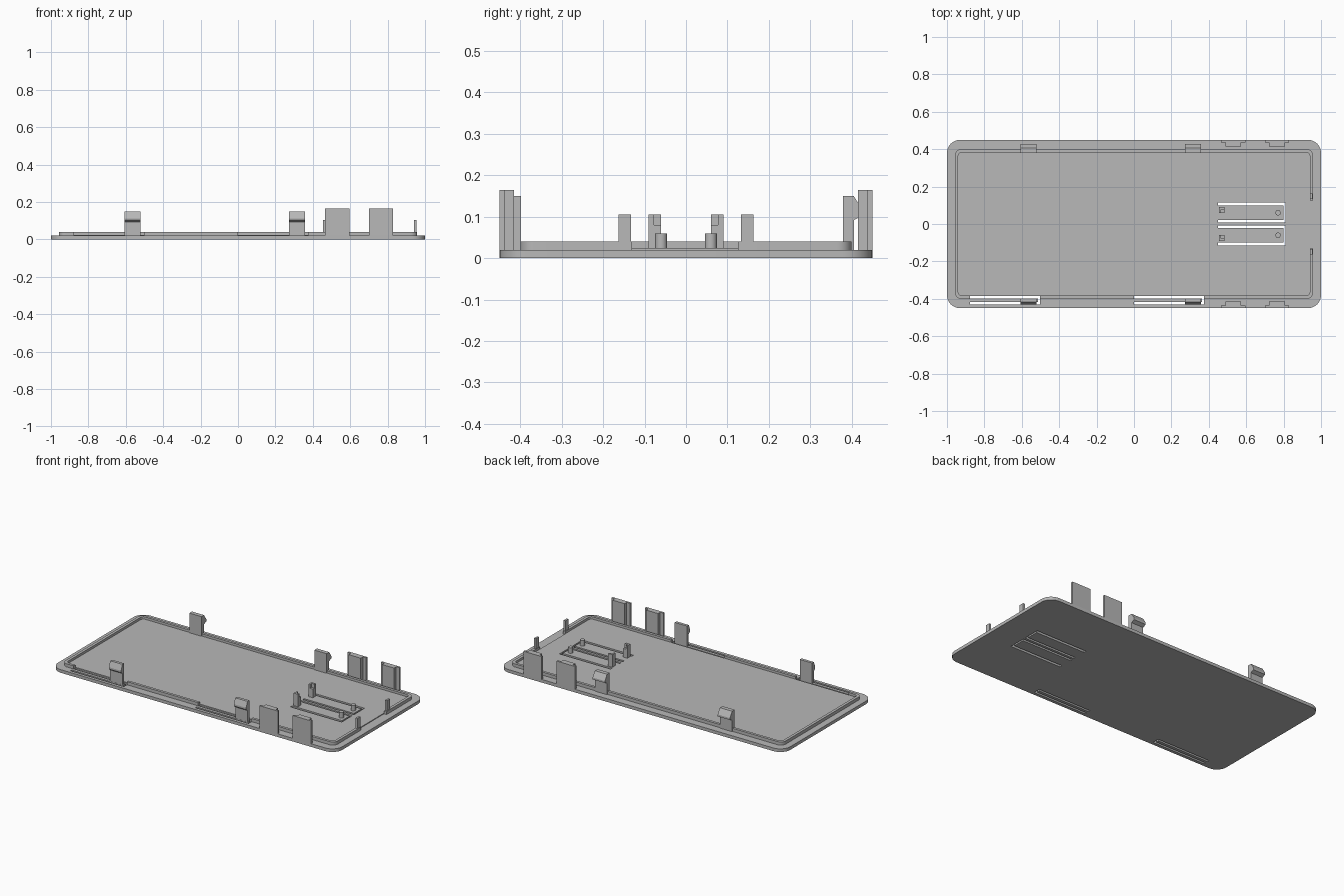
import bpy, bmesh, math
from mathutils import Vector

if "Cube" in bpy.data.objects:
    bpy.data.objects.remove(bpy.data.objects["Cube"])

grey = bpy.data.materials.new("plain_grey")
grey.use_nodes = True
COLOUR = (0.48, 0.48, 0.48, 1)
grey.diffuse_color = COLOUR
grey.node_tree.nodes["Principled BSDF"].inputs["Base Color"].default_value = COLOUR


def add(name, mesh):
    obj = bpy.data.objects.new(name, mesh)
    bpy.context.collection.objects.link(obj)
    mesh.materials.clear()
    mesh.materials.append(grey)
    return obj


def from_bmesh(name, bm):
    bmesh.ops.recalc_face_normals(bm, faces=bm.faces)
    mesh = bpy.data.meshes.new(name)
    bm.to_mesh(mesh)
    bm.free()
    return add(name, mesh)


def boxes(name, *ranges):
    """One object made of boxes, each given as x, y and z limits."""
    bm = bmesh.new()
    for x0, x1, y0, y1, z0, z1 in ranges:
        cube = bmesh.ops.create_cube(bm, size=1)["verts"]
        size = Vector((x1 - x0, abs(y1 - y0), z1 - z0))
        bmesh.ops.scale(bm, vec=size, verts=cube)
        bmesh.ops.translate(bm, vec=Vector((x0 + x1, y0 + y1, z0 + z1)) / 2, verts=cube)
    return from_bmesh(name, bm)


def rounded(hx, hy, r, steps=8):
    """Outline of a rounded rectangle."""
    pts = []
    for i, (sx, sy) in enumerate([(1, 1), (-1, 1), (-1, -1), (1, -1)]):
        for k in range(steps + 1):
            a = (i + k / steps) * math.pi / 2
            pts.append((sx * (hx - r) + r * math.cos(a), sy * (hy - r) + r * math.sin(a)))
    return pts


def u_slot(x0, x1, a, b, c, d, gap):
    """U-shaped slot around a springy tongue fixed at x0."""
    xi = x1 - gap
    return [(x0, a), (x1, a), (x1, d), (x0, d), (x0, c), (xi, c), (xi, b), (x0, b)]


def sheet(name, z0, z1, *outlines):
    """Flat sheet with holes, first outline outside."""
    curve = bpy.data.curves.new(name, "CURVE")
    curve.dimensions, curve.fill_mode = "2D", "BOTH"
    curve.extrude = (z1 - z0) / 2
    for pts in outlines:
        spline = curve.splines.new("POLY")
        spline.points.add(len(pts) - 1)
        for p, (x, y) in zip(spline.points, pts):
            p.co = (x, y, 0, 1)
        spline.use_cyclic_u = True
    temp = bpy.data.objects.new(name + "_outline", curve)
    bpy.context.collection.objects.link(temp)
    graph = bpy.context.evaluated_depsgraph_get()
    mesh = bpy.data.meshes.new_from_object(temp.evaluated_get(graph))
    bpy.data.objects.remove(temp)
    bm = bmesh.new()
    bm.from_mesh(mesh)
    bmesh.ops.remove_doubles(bm, verts=bm.verts, dist=1e-5)
    bmesh.ops.translate(bm, vec=(0, 0, (z0 + z1) / 2), verts=bm.verts)
    return from_bmesh(name, bm)


def smooth(obj):
    bpy.ops.object.select_all(action="DESELECT")
    obj.select_set(True)
    bpy.context.view_layer.objects.active = obj
    bpy.ops.object.shade_smooth_by_angle(angle=math.radians(30))


# Base plate and slightly raised floor, pierced by the tongue slots
front_slots = [u_slot(x, x + 0.375, -0.43, -0.417, -0.398, -0.385, 0.012) for x in (-0.877, 0)]
end_slots = [u_slot(0.45, 0.81, s * 0.008, s * 0.022, s * 0.098, s * 0.115, 0.01) for s in (1, -1)]
smooth(sheet("base_plate", 0, 0.02, rounded(1, 0.45, 0.07), *front_slots, *end_slots))
smooth(sheet("inner_floor", 0.02, 0.025, rounded(0.94, 0.383, 0.02), *end_slots))

# Raised rim, interrupted at the front tongues and the right end
rim = sheet("rim", 0.02, 0.04, rounded(0.958, 0.4, 0.035), rounded(0.94, 0.383, 0.02))
gaps = boxes("rim_gaps",
             (-0.877, -0.502, -0.44, -0.37, 0.01, 0.06),
             (0, 0.375, -0.44, -0.37, 0.01, 0.06),
             (0.9, 1, -0.13, 0.125, 0.01, 0.06))
gaps.hide_render = True
cut = rim.modifiers.new("gaps", "BOOLEAN")
cut.operation, cut.solver, cut.object = "DIFFERENCE", "EXACT", gaps
rim.data = bpy.data.meshes.new_from_object(
    rim.evaluated_get(bpy.context.evaluated_depsgraph_get()))
rim.modifiers.clear()
bpy.data.objects.remove(gaps)
smooth(rim)


def clip(name, x0, x1, side, inner, outer, tip):
    """Snap clip: upright stem with an outward hook."""
    profile = [(inner, 0.015), (outer, 0.015), (outer, 0.092), (tip, 0.103),
               (tip, 0.115), (outer, 0.15), (inner, 0.15)]
    bm = bmesh.new()
    face = bm.faces.new([bm.verts.new((x0, side * y, z)) for y, z in profile])
    ext = bmesh.ops.extrude_face_region(bm, geom=[face])["geom"]
    bmesh.ops.translate(bm, vec=(x1 - x0, 0, 0),
                        verts=[v for v in ext if isinstance(v, bmesh.types.BMVert)])
    return from_bmesh(name, bm)


for place, x in (("left", 0.272), ("right", -0.608)):
    clip("front_clip_" + place, x, x + 0.086, -1, 0.398, 0.416, 0.43)
    clip("back_clip_" + place, x, x + 0.086, 1, 0.379, 0.405, 0.427)

for place, s in (("back", 1), ("front", -1)):
    # Tall edge tabs with a narrower rib behind
    for label, x in (("inner", 0.465), ("outer", 0.7)):
        boxes(f"{place}_tab_{label}",
              (x, x + 0.13, s * 0.437, s * 0.45, 0.02, 0.165),
              (x + 0.023, x + 0.107, s * 0.415, s * 0.437, 0.02, 0.165))
    # Thin posts beside the rim opening
    boxes(f"{place}_end_post", (0.942, 0.955, s * 0.133, s * 0.163, 0.02, 0.105))
    # Notched post at the tongue root
    boxes(f"{place}_notched_post",
          (0.455, 0.485, s * 0.06, s * 0.09, 0.02, 0.08),
          (0.455, 0.485, s * 0.077, s * 0.09, 0.08, 0.105),
          (0.455, 0.465, s * 0.06, s * 0.077, 0.08, 0.105))
    # Round button pin at the tongue tip
    bm = bmesh.new()
    bmesh.ops.create_cone(bm, cap_ends=True, segments=24, radius1=0.0145, radius2=0.0145, depth=0.04)
    bmesh.ops.translate(bm, vec=(0.77, s * 0.06, 0.04), verts=bm.verts)
    smooth(from_bmesh(f"{place}_pin", bm))
